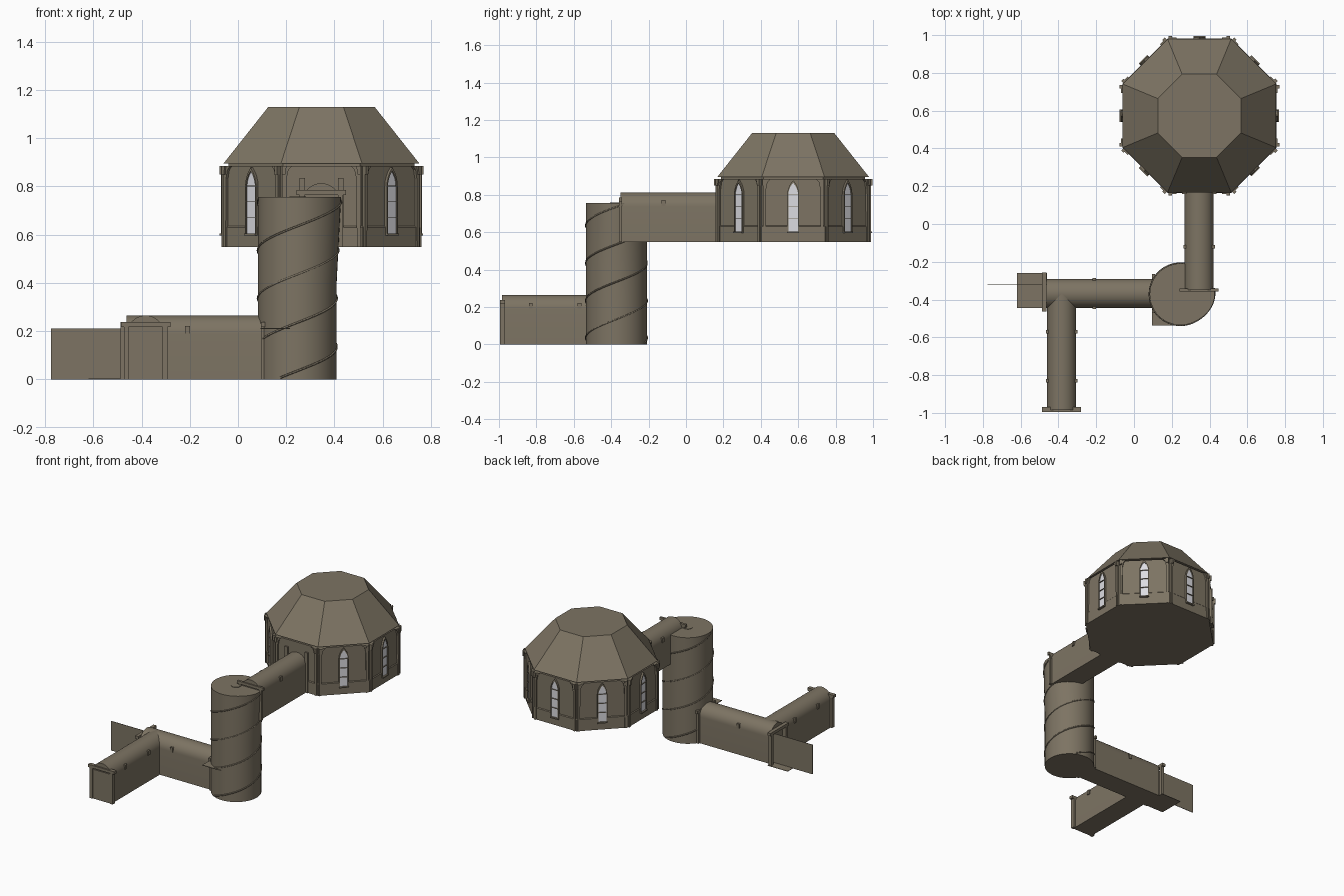
import bpy, bmesh, math
from mathutils import Matrix, Vector

if "Cube" in bpy.data.objects:
    bpy.data.objects.remove(bpy.data.objects["Cube"])

def material(name, col):
    m = bpy.data.materials.new(name)
    m.diffuse_color = (*col, 1)
    m.use_nodes = True
    m.node_tree.nodes["Principled BSDF"].inputs["Base Color"].default_value = m.diffuse_color
    return m

STONE = material("weathered_stone", (0.205, 0.174, 0.125))
GLASS = material("pale_glass", (0.72, 0.72, 0.76))

def finish(name, bm, mat=STONE, smooth=False):
    bmesh.ops.recalc_face_normals(bm, faces=bm.faces)
    me = bpy.data.meshes.new(name)
    bm.to_mesh(me)
    bm.free()
    ob = bpy.data.objects.new(name, me)
    bpy.context.collection.objects.link(ob)
    me.materials.append(mat)
    if smooth:
        bpy.ops.object.select_all(action='DESELECT')
        ob.select_set(True)
        bpy.context.view_layer.objects.active = ob
        bpy.ops.object.shade_smooth_by_angle(angle=math.radians(30))
    return ob

def prism(name, outline, mat4, w0, w1, mat=STONE, smooth=False):
    """Extrude a (u, v) outline along w, placed by a matrix."""
    bm = bmesh.new()
    a = [bm.verts.new(mat4 @ Vector((u, v, w0))) for u, v in outline]
    b = [bm.verts.new(mat4 @ Vector((u, v, w1))) for u, v in outline]
    bm.faces.new(a)
    bm.faces.new(b)
    n = len(a)
    for i in range(n):
        j = (i + 1) % n
        bm.faces.new((a[i], a[j], b[j], b[i]))
    return finish(name, bm, mat, smooth)

def box(name, x0, x1, y0, y1, z0, z1, mat=STONE):
    return prism(name, [(x0, y0), (x1, y0), (x1, y1), (x0, y1)], Matrix(), z0, z1, mat)

def frame_matrix(origin, u, w):
    """Matrix with u sideways, z as v, and w as extrusion direction."""
    m = Matrix.Identity(4)
    for r in range(3):
        m[r][0], m[r][1], m[r][2], m[r][3] = u[r], (0, 0, 1)[r], w[r], origin[r]
    return m

ALONG_X = lambda y, z: frame_matrix((0, y, z), (0, 1, 0), (1, 0, 0))
ALONG_Y = lambda x, z: frame_matrix((x, 0, z), (1, 0, 0), (0, 1, 0))

# Barrel-vaulted corridors
R, SPRING = 0.077, 0.188
vault = [(-R, 0)] + [(-R * math.cos(math.pi * i / 20), SPRING + R * math.sin(math.pi * i / 20))
                     for i in range(21)] + [(R, 0)]
prism("entrance_corridor", vault, ALONG_Y(-0.383, 0), -0.985, -0.37, smooth=True)
prism("cross_corridor", vault, ALONG_X(-0.368, 0), -0.462, 0.15, smooth=True)
prism("upper_corridor", vault, ALONG_Y(0.345, 0.548), -0.35, 0.20, smooth=True)

# Door frames: two jambs and a lintel
def door_frame(name, m, w0, w1, top=0.237):
    for s in (-1, 1):
        prism(name + "_jamb", [(s * 0.07, 0), (s * 0.09, 0), (s * 0.09, top - 0.02),
                               (s * 0.07, top - 0.02)], m, w0, w1)
    prism(name + "_lintel", [(-0.103, top - 0.02), (0.103, top - 0.02), (0.103, top),
                             (-0.103, top)], m, w0, w1)

door_frame("entrance_frame", ALONG_Y(-0.383, 0), -0.995, -0.968)
door_frame("side_frame", ALONG_X(-0.36, 0), -0.487, -0.462)
door_frame("tower_frame", ALONG_X(-0.368, 0), 0.095, 0.112)
door_frame("upper_frame", ALONG_Y(0.345, 0.548), -0.358, -0.342)

# Front door leaf, open side panel, landing slabs
box("front_door", -0.45, -0.316, -0.99, -0.98, 0, 0.208)
box("side_panel", -0.775, -0.465, -0.322, -0.319, 0, 0.21)
box("side_floor", -0.62, -0.46, -0.445, -0.26, 0, 0.003)
box("tower_landing", 0.094, 0.25, -0.538, -0.37, 0.208, 0.212)

# Wall lamps on the corridors
def lamp(x, y, z):
    box("wall_lamp", x - 0.01, x + 0.01, y - 0.01, y + 0.01, z - 0.016, z + 0.016)
for s in (-1, 1):
    for y in (-0.83, -0.57):
        lamp(-0.383 + s * 0.073, y, 0.205)
    lamp(-0.21, -0.368 + s * 0.073, 0.205)
    lamp(0.345 + s * 0.073, -0.12, 0.755)

# Round stair tower, swelling slightly toward the upper corridor
TX, TY, TR, TH = 0.246, -0.372, 0.163, 0.756

def tower_radius(a, z):
    return TR + 0.018 * max(0, math.cos(a)) ** 4 * max(0, (z - 0.4) / 0.35)

bm = bmesh.new()
N = 48
rings = []
for z in (0, 0.2, 0.4, 0.58, TH):
    rings.append([bm.verts.new((TX + tower_radius(a, z) * math.cos(a),
                                TY + tower_radius(a, z) * math.sin(a), z))
                  for a in (2 * math.pi * i / N for i in range(N))])
for lo, hi in zip(rings, rings[1:]):
    for i in range(N):
        j = (i + 1) % N
        bm.faces.new((lo[i], lo[j], hi[j], hi[i]))
bm.faces.new(rings[0])
bm.faces.new(rings[-1])
finish("stair_tower", bm, smooth=True)
newel = [(0.033 * math.cos(i * math.pi / 8), 0.033 * math.sin(i * math.pi / 8)) for i in range(16)]
prism("newel_cap", newel, Matrix.Translation((TX, TY, 0)), TH - 0.01, TH + 0.003)

# Twin spiral mouldings around the tower
PITCH = 0.4
for k in range(2):
    cu = bpy.data.curves.new("spiral_moulding", 'CURVE')
    cu.dimensions = '3D'
    cu.bevel_depth = 0.0045
    cu.bevel_resolution = 0
    pts = []
    for i in range(-96, 220):
        a = 2 * math.pi * i / 72
        z = 0.135 + 0.2 * k + PITCH * i / 72
        if 0.005 < z < TH - 0.005:
            r = tower_radius(a, z) + 0.001
            pts.append((TX + r * math.cos(a), TY + r * math.sin(a), z, 1))
    sp = cu.splines.new('POLY')
    sp.points.add(len(pts) - 1)
    for p, co in zip(sp.points, pts):
        p.co = co
    ob = bpy.data.objects.new("spiral_moulding", cu)
    bpy.context.collection.objects.link(ob)
    cu.materials.append(STONE)

# Octagonal hall: walls, plinth, neck and truncated roof
CX, CY, AP = 0.346, 0.573, 0.403

def octagon(name, levels):
    bm = bmesh.new()
    loops = []
    for ap, z in levels:
        r = ap / math.cos(math.pi / 8)
        loops.append([bm.verts.new((CX + r * math.cos(math.pi * (i + 0.5) / 4),
                                    CY + r * math.sin(math.pi * (i + 0.5) / 4), z))
                      for i in range(8)])
    for lo, hi in zip(loops, loops[1:]):
        for i in range(8):
            j = (i + 1) % 8
            bm.faces.new((lo[i], lo[j], hi[j], hi[i]))
    bm.faces.new(loops[0])
    bm.faces.new(loops[-1])
    return finish(name, bm)

octagon("hall_walls", [(AP + 0.005, 0.548), (AP + 0.005, 0.63), (AP, 0.635), (AP, 0.885)])
octagon("hall_roof", [(0.385, 0.88), (0.385, 0.895), (0.406, 0.895), (0.22, 1.13)])

# Pointed arch outline shared by panes and window surrounds
def pointed(h, z0, zs, zt):
    side = [(h, z0)] + [(h * math.cos(t * math.pi / 2) ** 0.8, zs + (zt - zs) * t)
                        for t in (0, 0.25, 0.5, 0.75)]
    return side + [(0, zt)] + [(-u, v) for u, v in reversed(side)]

HALF = AP * math.tan(math.pi / 8)
for i in range(8):
    a = math.pi * i / 4
    m = frame_matrix((CX, CY, 0), (-math.sin(a), math.cos(a), 0), (math.cos(a), math.sin(a), 0))
    # Flared pilasters beside each corner
    for s in (-1, 1):
        e = HALF - 0.006
        prof = [(e, 0.548), (e, 0.885), (e - 0.04, 0.885), (e - 0.024, 0.868),
                (e - 0.016, 0.83), (e - 0.014, 0.548)]
        prism("pilaster", [(s * u, v) for u, v in prof], m, AP - 0.005, AP + 0.012)
        cap = [(e + 0.002, 0.85), (e + 0.002, 0.885), (e - 0.016, 0.885), (e - 0.012, 0.85)]
        prism("pilaster_capital", [(s * u, v) for u, v in cap], m, AP, AP + 0.02)
    if i == 6:      # corridor side: portal posts instead of a window
        for s in (-1, 1):
            u = s * 0.08
            prism("portal_post", [(u - 0.012, 0.548), (u + 0.012, 0.548), (u + 0.012, 0.835),
                                  (u - 0.012, 0.835)], m, AP - 0.005, AP + 0.01)
        continue
    # Window pane, surround, sill and thin bars
    prism("window_pane", pointed(0.028, 0.605, 0.80, 0.867), m, AP - 0.005, AP + 0.007, GLASS)
    inner, outer = pointed(0.026, 0.605, 0.80, 0.864), pointed(0.032, 0.605, 0.80, 0.878)
    prism("window_surround", outer + inner[::-1], m, AP, AP + 0.013)
    prism("window_sill", [(-0.032, 0.597), (0.032, 0.597), (0.032, 0.605), (-0.032, 0.605)],
          m, AP, AP + 0.019)
    for z in (0.67, 0.735, 0.80):
        prism("window_bar", [(-0.027, z), (0.027, z), (0.027, z + 0.003), (-0.027, z + 0.003)],
              m, AP, AP + 0.014)
